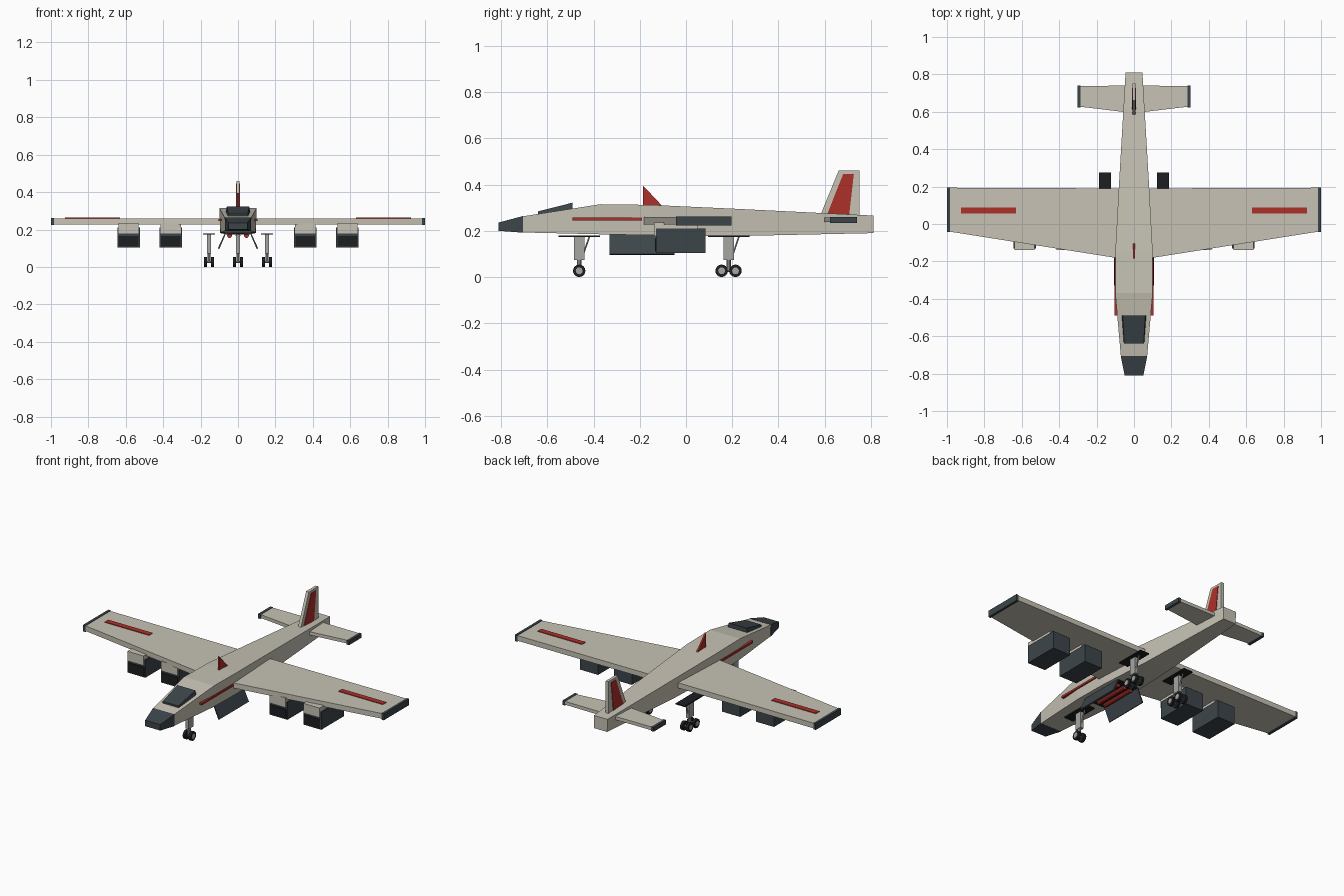
import bpy, bmesh, math
from mathutils import Vector, Matrix

if "Cube" in bpy.data.objects:
    bpy.data.objects.remove(bpy.data.objects["Cube"])


def material(name, rgb):
    m = bpy.data.materials.new(name)
    m.diffuse_color = (*rgb, 1)
    m.use_nodes = True
    m.node_tree.nodes["Principled BSDF"].inputs["Base Color"].default_value = m.diffuse_color
    return m


BEIGE = material("beige", (0.57, 0.54, 0.46))
DARK = material("dark_slate", (0.045, 0.06, 0.068))
BLACK = material("black", (0.012, 0.013, 0.015))
RED = material("red", (0.42, 0.03, 0.022))
METAL = material("metal", (0.38, 0.38, 0.36))


def loft(name, rings, mat):
    """Bridge equal-sized rings of points and cap both ends."""
    bm = bmesh.new()
    vs = [[bm.verts.new(p) for p in r] for r in rings]
    n = len(vs[0])
    for a, b in zip(vs, vs[1:]):
        for i in range(n):
            j = (i + 1) % n
            bm.faces.new((a[i], a[j], b[j], b[i]))
    bm.faces.new(vs[0])
    bm.faces.new(vs[-1])
    bmesh.ops.recalc_face_normals(bm, faces=bm.faces)
    me = bpy.data.meshes.new(name)
    bm.to_mesh(me)
    bm.free()
    me.materials.append(mat)
    ob = bpy.data.objects.new(name, me)
    bpy.context.collection.objects.link(ob)
    return ob


def box(name, x, y, z, mat):
    ring = [(x[0], y[0]), (x[1], y[0]), (x[1], y[1]), (x[0], y[1])]
    return loft(name, [[(*p, h) for p in ring] for h in z], mat)


def side_plate(name, pts, x, mat):
    """Extrude a (y, z) outline between two x values."""
    return loft(name, [[(h, *p) for p in pts] for h in x], mat)


def section(y, wb, wt, zb, zt):
    return [(-wb, y, zb), (wb, y, zb), (wt, y, zt), (-wt, y, zt)]


def rod(name, a, b, r, mat, n=12):
    a, b = Vector(a), Vector(b)
    rot = (b - a).to_track_quat('Z', 'Y')
    ring = [rot @ Vector((r * math.cos(2 * math.pi * i / n), r * math.sin(2 * math.pi * i / n), 0))
            for i in range(n)]
    return loft(name, [[p + a for p in ring], [p + b for p in ring]], mat)


def mirror(ob):
    m = ob.modifiers.new("mirror", 'MIRROR')
    m.use_axis[0] = True
    # objects are unmoved, so the mirror plane is x = 0


# Fuselage, nose and canopy
loft("fuselage", [section(*s) for s in (
    (-0.71, .068, .07, .193, .262), (-0.37, .094, .1, .185, .315),
    (-0.15, .095, .1, .181, .312), (0.20, .077, .081, .177, .296),
    (0.81, .043, .045, .190, .266))], BEIGE)
loft("nose_cone", [section(-0.81, .05, .05, .2, .236),
                   section(-0.705, .07, .071, .192, .264)], DARK)
loft("canopy", [[(-.055, -.64, .268), (.055, -.64, .268), (.067, -.49, .285), (-.067, -.49, .285)],
                [(-.052, -.64, .284), (.052, -.64, .284), (.06, -.49, .322), (-.06, -.49, .322)]], DARK)

# Main wings with tips and stripes
def airfoil_ring(x, y0, y1, z0, z1):
    return [(x, y0, z0), (x, y1, z0), (x, y1, z1), (x, y0, z1)]

mirror(loft("wing", [airfoil_ring(.04, -.19, .19, .228, .259),
                     airfoil_ring(.99, -.04, .194, .228, .259)], BEIGE))
mirror(box("wing_tip", (.985, 1.0), (-.043, .196), (.223, .262), DARK))
mirror(box("wing_stripe", (.63, .925), (.055, .088), (.255, .263), RED))
mirror(loft("fuselage_stripe", [airfoil_ring(.08, -.49, -.19, .245, .257),
                                airfoil_ring(.104, -.49, -.19, .245, .257)], RED))

# Tail
mirror(loft("tailplane", [airfoil_ring(.02, .595, .74, .238, .258),
                          airfoil_ring(.295, .628, .738, .238, .258)], BEIGE))
mirror(box("tailplane_tip", (.287, .303), (.622, .74), (.234, .26), DARK))
side_plate("tail_fin", [(.58, .265), (.66, .46), (.75, .46), (.75, .26)], (-.009, .009), BEIGE)
side_plate("tail_fin_panel", [(.61, .27), (.68, .446), (.726, .446), (.706, .27)], (-.012, .012), RED)
side_plate("dorsal_blade", [(-.185, .30), (-.185, .395), (-.105, .31), (-.105, .30)],
           (-.005, .005), RED)

# Engine pods under the wings
for x in (.36, .585):
    mirror(box("pod_mount", (x - .054, x + .054), (-.138, .05), (.178, .236), BEIGE))
    mirror(box("engine_pod", (x - .06, x + .06), (-.13, .085), (.104, .21), DARK))
    mirror(box("pod_intake", (x - .053, x + .053), (-.134, -.12), (.11, .166), BLACK))

# Bomb bay with open doors and payload
box("bay_recess", (-.065, .065), (-.33, -.05), (.174, .19), BLACK)
mirror(loft("bay_door", [[(.062, y, .184), (.069, y, .184), (.108, y, .099), (.1, y, .096)]
                         for y in (-.33, -.05)], DARK))
for x in (-.045, 0, .045):
    rod("bomb", (x, -.3, .168), (x, -.08, .168), .013, RED, 10)


# Landing gear
def gear(name, x, y, axles):
    box(name + "_bay_plate", (x - .031, x + .031), (y - .09, y + .09), (.173, .18), BLACK)
    box(name + "_strut", (x - .011, x + .011), (y - .022, y + .022), (.073, .178), METAL)
    rod(name + "_lower_leg", (x, y, .03), (x, y, .08), .009, METAL, 8)
    rod(name + "_brace", (x, y + .015, .09), (x, y + .045, .178), .004, METAL, 6)
    if len(axles) > 1:
        rod(name + "_bogie", (x, axles[0], .028), (x, axles[-1], .028), .006, METAL, 8)
    for ay in axles:
        rod(name + "_axle", (x - .02, ay, .027), (x + .02, ay, .027), .006, METAL, 8)
        for s in (-1, 1):
            rod(name + "_tire", (x + s * .01, ay, .027), (x + s * .026, ay, .027), .027, BLACK, 16)
            rod(name + "_hub", (x + s * .012, ay, .027), (x + s * .028, ay, .027), .015, METAL, 12)


gear("nose_gear", 0, -.462, (-.462,))
for side, x in (("left", -.155), ("right", .155)):
    gear(side + "_main_gear", x, .185, (.154, .214))
